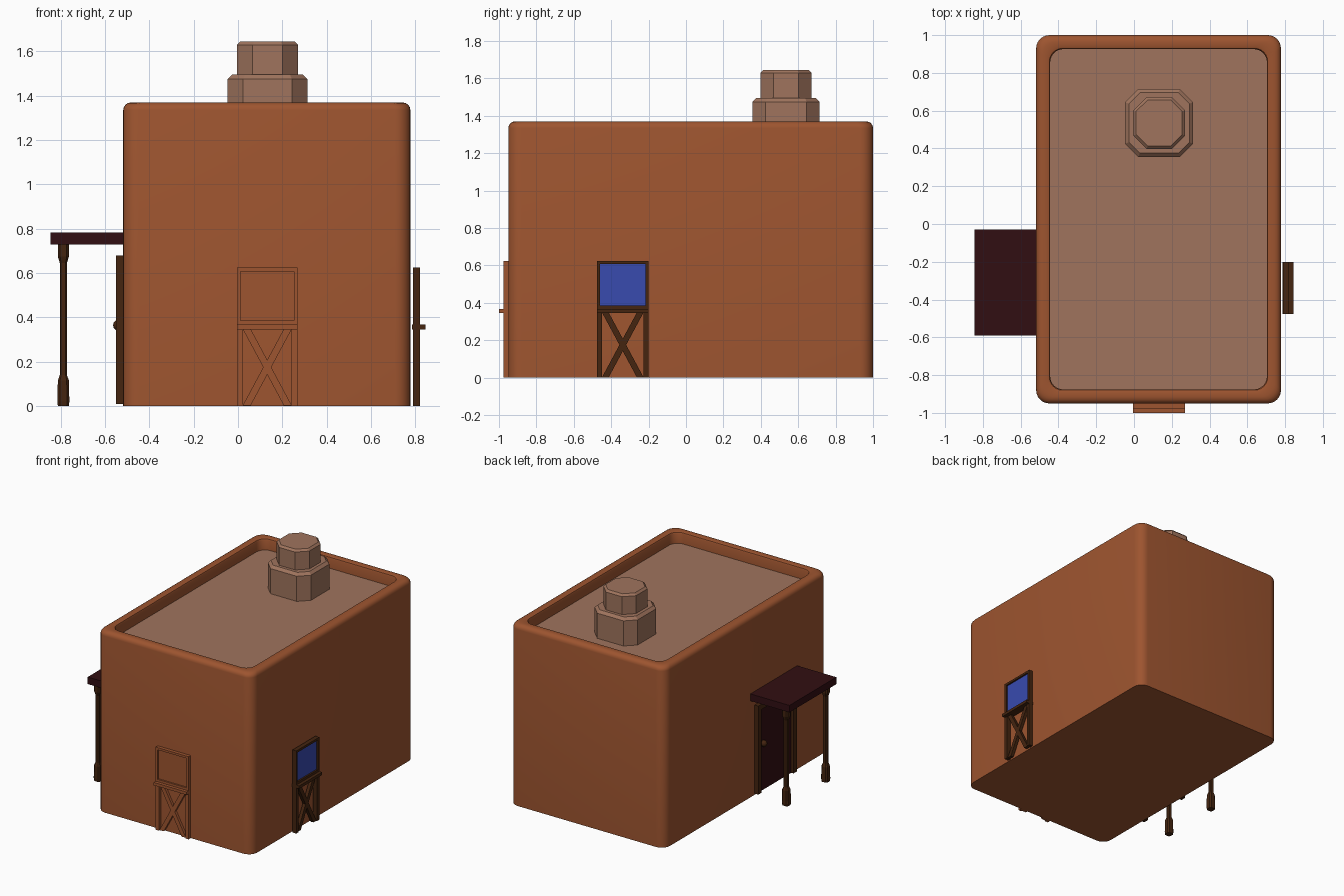
import bpy, bmesh, math
from mathutils import Matrix, Vector

if "Cube" in bpy.data.objects:
    bpy.data.objects.remove(bpy.data.objects["Cube"])


def mat(name, rgb):
    m = bpy.data.materials.new(name)
    m.diffuse_color = (*rgb, 1)
    m.use_nodes = True
    m.node_tree.nodes["Principled BSDF"].inputs["Base Color"].default_value = m.diffuse_color
    return m


CLAY = mat("clay_wall", (0.34, 0.09, 0.029))
ROOF = mat("pale_clay", (0.35, 0.175, 0.11))
WOOD = mat("dark_wood", (0.058, 0.018, 0.005))
MAROON = mat("maroon", (0.031, 0.0045, 0.006))
GLASS = mat("blue_glass", (0.04, 0.069, 0.43))


def finish(bm, name, material, smooth=False):
    bmesh.ops.recalc_face_normals(bm, faces=bm.faces)
    me = bpy.data.meshes.new(name)
    bm.to_mesh(me)
    bm.free()
    me.materials.append(material)
    ob = bpy.data.objects.new(name, me)
    bpy.context.collection.objects.link(ob)
    if smooth:
        bpy.context.view_layer.objects.active = ob
        ob.select_set(True)
        bpy.ops.object.shade_smooth_by_angle(angle=math.radians(40))
        ob.select_set(False)
    return ob


def loft(name, loops, material, smooth=False):
    """Skin a stack of equal-length loops and cap both ends."""
    bm = bmesh.new()
    rings = [[bm.verts.new(p) for p in lp] for lp in loops]
    for a, b in zip(rings, rings[1:]):
        n = len(a)
        for i in range(n):
            bm.faces.new((a[i], a[(i + 1) % n], b[(i + 1) % n], b[i]))
    bm.faces.new(rings[0][::-1])
    bm.faces.new(rings[-1])
    return finish(bm, name, material, smooth)


def rounded(cx, cy, hx, hy, r, z, seg=1):
    """Rectangle with rounded (or, with seg=1, chamfered) corners."""
    pts = []
    for k, (sx, sy) in enumerate(((1, 1), (-1, 1), (-1, -1), (1, -1))):
        for i in range(seg + 1):
            a = math.pi / 2 * (k + i / seg)
            pts.append((cx + sx * (hx - r) + r * math.cos(a),
                        cy + sy * (hy - r) + r * math.sin(a), z))
    return pts


def box(name, x, y, z, material, M=Matrix()):
    loops = [[M @ Vector(p) for p in ((x[0], y[0], h), (x[1], y[0], h),
                                      (x[1], y[1], h), (x[0], y[1], h))] for h in z]
    return loft(name, loops, material)


# Walls with a rounded parapet and sunken top
BX, BY, HX, HY, H = 0.13, 0.025, 0.648, 0.975, 1.37
sections = [(0, 0), (0, H - 0.035)]
for i in range(1, 5):
    a = math.pi / 2 * i / 4
    sections.append((0.035 * (1 - math.cos(a)), H - 0.035 + 0.035 * math.sin(a)))
sections += [(0.06, H), (0.070, H - 0.004), (0.074, H - 0.014), (0.074, 1.26)]
loft("walls", [rounded(BX, BY, HX - d, HY - d, 0.07, z, 6) for d, z in sections], CLAY, True)

# Roof deck
loft("roof_deck", [rounded(BX, BY, HX - 0.07, HY - 0.07, 0.07, z, 6) for z in (1.25, 1.285)], ROOF)

# Two-tier chamfered chimney
for name, h, z0, z1, b in (("chimney_base", 0.18, 1.27, 1.495, 0.02),
                           ("chimney_top", 0.137, 1.48, 1.645, 0.015)):
    loft(name, [rounded(BX + 0.003, 0.535, h - d, h - d, 0.07 - d * 0.6, z)
                for d, z in ((0, z0), (0, z1 - b), (b, z1))], ROOF)


def window(prefix, M, frame, pane):
    """Window on cross-braced legs; local -y points outward."""
    w = 0.1375
    for s, side in ((-1, "left"), (1, "right")):
        box(f"{prefix}_{side}_leg", sorted((s * w, s * (w - 0.027))), (-0.036, -0.004), (0, 0.35), frame, M)
        box(f"{prefix}_{side}_stile", sorted((s * w, s * (w - 0.017))), (-0.036, -0.004), (0.365, 0.625), frame, M)
        # diagonal brace
        ends = []
        for u, z in ((-s * 0.093, 0.002), (s * 0.093, 0.348)):
            ends.append([M @ Vector((u + du, y, z)) for du, y in
                         ((-0.018, -0.03), (0.018, -0.03), (0.018, -0.006), (-0.018, -0.006))])
        loft(f"{prefix}_{side}_brace", ends, frame)
    box(f"{prefix}_top_rail", (-w + 0.01, w - 0.01), (-0.036, -0.004), (0.608, 0.625), frame, M)
    box(f"{prefix}_bottom_rail", (-w + 0.01, w - 0.01), (-0.036, -0.004), (0.365, 0.385), frame, M)
    box(f"{prefix}_sill", (-w, w), (-0.06, 0), (0.345, 0.367), frame, M)
    box(f"{prefix}_pane", (-w + 0.012, w - 0.012), (-0.024, -0.015), (0.38, 0.612), pane, M)


window("front_window", Matrix.Translation((0.132, -0.94, 0)), CLAY, CLAY)
window("side_window", Matrix.Translation((0.785, -0.338, 0)) @ Matrix.Rotation(math.pi / 2, 4, "Z"), WOOD, GLASS)

# Door in the left wall with frame and knob
for name, y in (("door_back_jamb", (-0.12, -0.08)), ("door_front_jamb", (-0.54, -0.50))):
    box(name, (-0.55, -0.50), y, (0.01, 0.68), WOOD)
box("door_lintel", (-0.55, -0.50), (-0.51, -0.11), (0.64, 0.68), WOOD)
box("door", (-0.53, -0.50), (-0.51, -0.11), (0.01, 0.65), MAROON)
bm = bmesh.new()
bmesh.ops.create_uvsphere(bm, u_segments=10, v_segments=6, radius=0.024,
                          matrix=Matrix.Translation((-0.541, -0.16, 0.365)))
finish(bm, "door_knob", WOOD, True)

# Porch canopy and turned posts
box("porch_canopy", (-0.845, -0.50), (-0.59, -0.03), (0.73, 0.783), MAROON)
for name, y in (("back_porch_post", -0.075), ("front_porch_post", -0.545)):
    profile = ((0.025, 0), (0.027, 0.02), (0.025, 0.115), (0.016, 0.14),
               (0.016, 0.645), (0.025, 0.675), (0.025, 0.735))
    loft(name, [rounded(-0.788, y, h, h, h * 0.4, z) for h, z in profile], WOOD)
